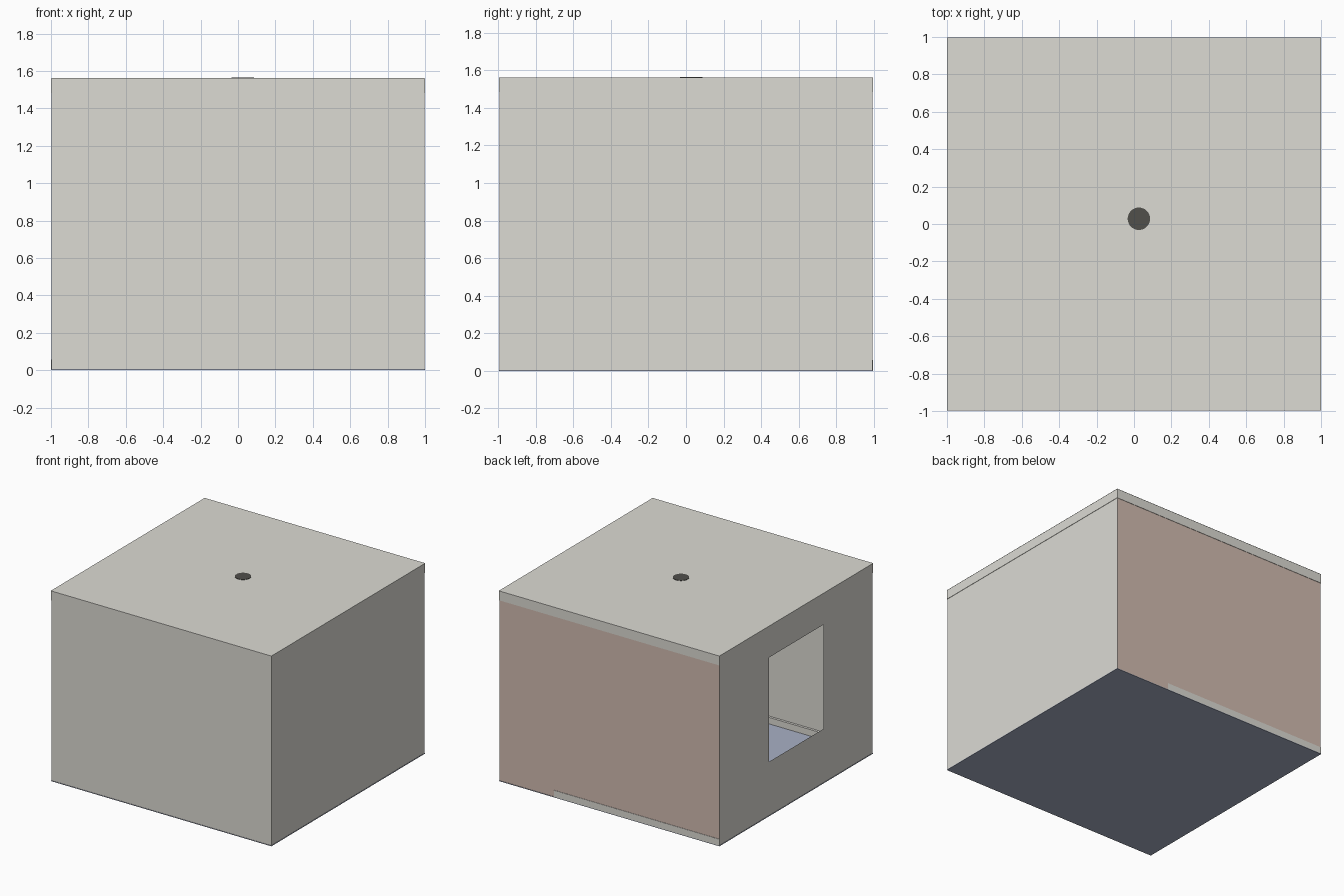
import bpy, bmesh

if "Cube" in bpy.data.objects:
    bpy.data.objects.remove(bpy.data.objects["Cube"])


def srgb(r, g, b):
    return tuple(((c / 255 + 0.055) / 1.055) ** 2.4 for c in (r, g, b)) + (1.0,)


def material(name, rgb):
    m = bpy.data.materials.new(name)
    m.diffuse_color = srgb(*rgb)
    m.use_nodes = True
    m.node_tree.nodes["Principled BSDF"].inputs["Base Color"].default_value = m.diffuse_color
    return m


WHITE = material("off_white", (220, 219, 212))
PINK = material("dusty_pink", (210, 188, 177))
BLUE = material("blue_grey", (169, 177, 197))
DARK = material("dark_grey", (81, 80, 75))

X, Y, H = 1.0, 0.996, 1.563          # outer half sizes and height
WX, WY = X - 0.003, Y - 0.003        # wall planes
CROWN, BASE = 0.08, 0.058            # trim heights


def finish(name, bm, mat):
    me = bpy.data.meshes.new(name)
    bm.to_mesh(me)
    bm.free()
    me.materials.append(mat)
    ob = bpy.data.objects.new(name, me)
    bpy.context.collection.objects.link(ob)
    return ob


def box(name, lo, hi, mat):
    bm = bmesh.new()
    bmesh.ops.create_cube(bm, size=1)
    for v in bm.verts:
        v.co = [(a + b) / 2 + c * (b - a) for a, b, c in zip(lo, hi, v.co)]
    return finish(name, bm, mat)


def sheet(name, loops, mat):
    bm = bmesh.new()
    for loop in loops:
        bm.faces.new([bm.verts.new(p) for p in loop])
    bmesh.ops.remove_doubles(bm, verts=bm.verts, dist=1e-5)
    return finish(name, bm, mat)


# floor and ceiling
box("floor", (-X, -Y, 0), (X, Y, 0.005), BLUE)
sheet("ceiling", [[(-X, -Y, H - 0.002), (X, -Y, H - 0.002),
                   (X, Y, H - 0.002), (-X, Y, H - 0.002)]], WHITE)

# plain walls (single sheets)
Z0, Z1 = 0.004, H - 0.002
sheet("front_wall", [[(-WX, -WY, Z0), (WX, -WY, Z0), (WX, -WY, Z1), (-WX, -WY, Z1)]], WHITE)
sheet("right_wall", [[(WX, -WY, Z0), (WX, WY, Z0), (WX, WY, Z1), (WX, -WY, Z1)]], WHITE)
sheet("back_accent_wall", [[(WX, WY, Z0), (-WX, WY, Z0), (-WX, WY, Z1), (WX, WY, Z1)]], PINK)

# left wall: a three by three grid of panels with the middle one left open
ys, zs = (-WY, -0.355, 0.35, WY), (Z0, 0.445, 1.30, Z1)
sheet("left_window_wall",
      [[(-WX, ys[i + 1], zs[j]), (-WX, ys[i], zs[j]),
        (-WX, ys[i], zs[j + 1]), (-WX, ys[i + 1], zs[j + 1])]
       for i in range(3) for j in range(3) if (i, j) != (1, 1)], WHITE)


# trim strips along all four walls
def trim(label, z0, z1, ox, oy, depth):
    ix, iy = ox - depth, oy - depth
    for side, s in (("front", -1), ("back", 1)):
        a, b = sorted((s * iy, s * oy))
        box(f"{side}_{label}", (-ox, a, z0), (ox, b, z1), WHITE)
    for side, s in (("left", -1), ("right", 1)):
        a, b = sorted((s * ix, s * ox))
        box(f"{side}_{label}", (a, -iy, z0), (b, iy, z1), WHITE)


trim("crown", H - CROWN, H - 0.003, X, Y, 0.025)
trim("baseboard", 0.005, BASE, WX - 0.002, WY - 0.002, 0.02)

# baseboard showing through the outside of the back wall
box("back_baseboard_outer", (-X, WY - 0.001, 0.005), (0.5, Y, BASE), WHITE)

# round ceiling fixture
bm = bmesh.new()
bmesh.ops.create_cone(bm, cap_ends=True, segments=32, radius1=0.06, radius2=0.06, depth=0.03)
bmesh.ops.translate(bm, verts=bm.verts, vec=(0.026, 0.028, H - 0.014))
finish("ceiling_fixture", bm, DARK)
